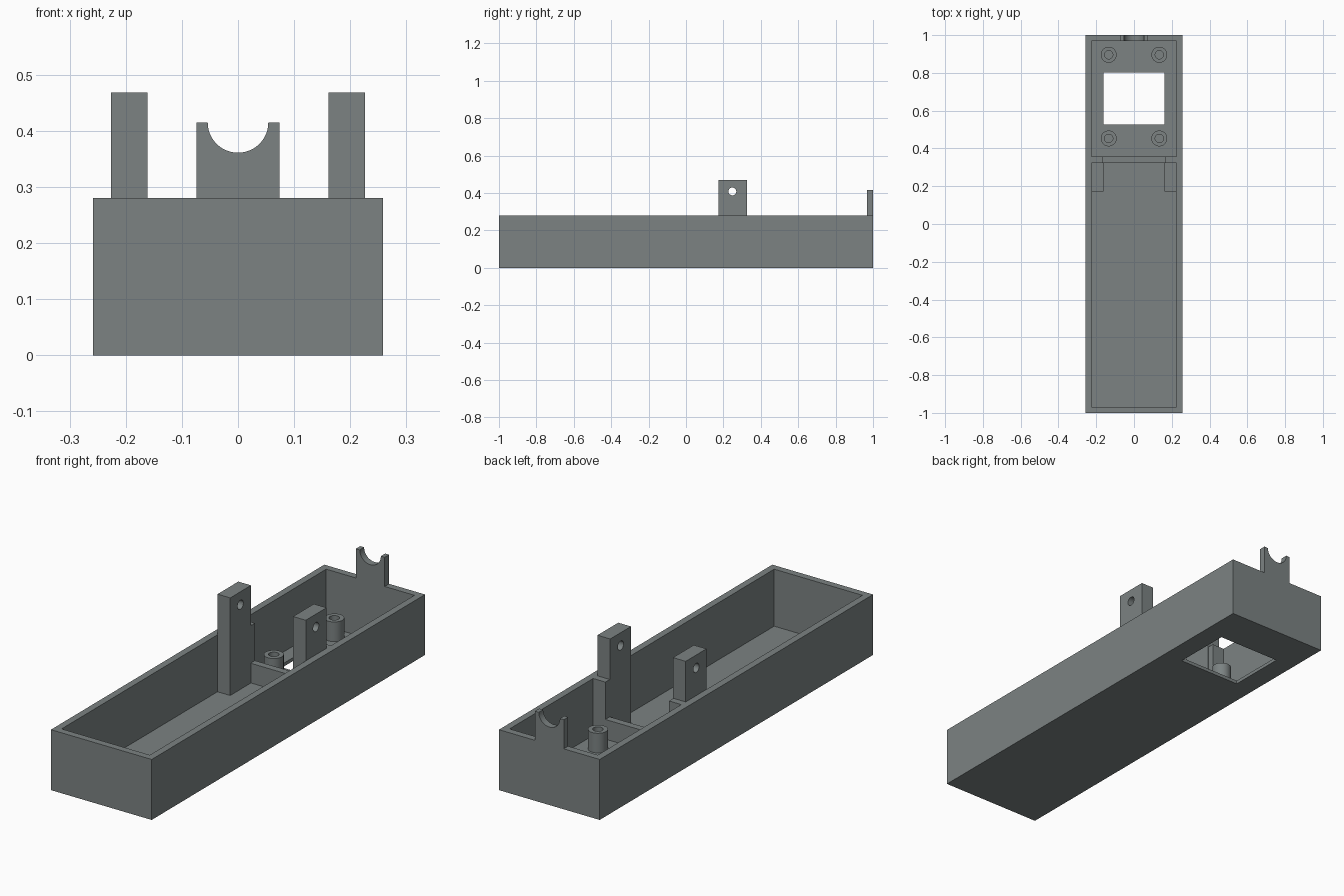
import bpy, bmesh, math
from mathutils import Matrix, Vector

if "Cube" in bpy.data.objects:
    bpy.data.objects.remove(bpy.data.objects["Cube"])

grey = bpy.data.materials.new("slate grey")
grey.diffuse_color = (0.2, 0.225, 0.225, 1)
grey.use_nodes = True
grey.node_tree.nodes["Principled BSDF"].inputs["Base Color"].default_value = grey.diffuse_color

HALF_W, WALL, RIM, FLOOR = 0.258, 0.032, 0.28, 0.016
INNER = HALF_W - WALL


def finish(name, bm):
    bmesh.ops.recalc_face_normals(bm, faces=bm.faces[:])
    mesh = bpy.data.meshes.new(name)
    bm.to_mesh(mesh)
    bm.free()
    mesh.materials.append(grey)
    ob = bpy.data.objects.new(name, mesh)
    bpy.context.collection.objects.link(ob)
    return ob


def box(name, x, y, z):
    bm = bmesh.new()
    lo, hi = Vector((x[0], y[0], z[0])), Vector((x[1], y[1], z[1]))
    bmesh.ops.create_cube(bm, size=1, matrix=Matrix.Translation((lo + hi) / 2)
                          @ Matrix.Diagonal((*(hi - lo), 1)))
    return finish(name, bm)


def cylinder(name, center, radius, depth, turn=Matrix()):
    bm = bmesh.new()
    bmesh.ops.create_cone(bm, cap_ends=True, segments=40, radius1=radius,
                          radius2=radius, depth=depth,
                          matrix=Matrix.Translation(center) @ turn)
    return finish(name, bm)


def prism(name, outline, y0, y1):
    """Extrude an (x, z) outline along y."""
    bm = bmesh.new()
    face = bm.faces.new([bm.verts.new((x, y0, z)) for x, z in outline])
    moved = bmesh.ops.extrude_face_region(bm, geom=[face])["geom"]
    bmesh.ops.translate(bm, vec=(0, y1 - y0, 0),
                        verts=[v for v in moved if isinstance(v, bmesh.types.BMVert)])
    return finish(name, bm)


def cut(ob, cutter):
    mod = ob.modifiers.new("cut", "BOOLEAN")
    mod.operation, mod.solver, mod.object = "DIFFERENCE", "EXACT", cutter
    select(ob)
    bpy.ops.object.modifier_apply(modifier=mod.name)
    bpy.data.objects.remove(cutter)


def select(ob):
    bpy.ops.object.select_all(action="DESELECT")
    ob.select_set(True)
    bpy.context.view_layer.objects.active = ob


def smooth(ob):
    select(ob)
    bpy.ops.object.shade_smooth_by_angle(angle=math.radians(30))


# open tray with a window through the floor
tray = box("tray", (-HALF_W, HALF_W), (-1, 1), (0, RIM))
cut(tray, box("cavity", (-INNER, INNER), (-1 + WALL, 1 - WALL), (FLOOR, 0.5)))
cut(tray, box("window", (-0.161, 0.161), (0.526, 0.803), (-0.1, 0.1)))

# cross wall: full height at the sides, low in the middle
prism("cross_wall",
      [(-INNER, FLOOR), (INNER, FLOOR), (INNER, RIM), (0.163, RIM), (0.163, 0.107),
       (-0.163, 0.107), (-0.163, RIM), (-INNER, RIM)], 0.325, 0.357)

# pivot posts with a cross hole
for side, label in ((-1, "left"), (1, "right")):
    xs = sorted((side * 0.161, side * INNER))
    post = box(label + "_post", xs, (0.173, 0.325), (FLOOR, 0.468))
    cut(post, cylinder("hole", (side * 0.19, 0.248, 0.408), 0.021, 0.2,
                       Matrix.Rotation(math.pi / 2, 4, "Y")))
    smooth(post)

    # hollow screw standoffs around the window
    for y, end in ((0.453, "front"), (0.896, "back")):
        standoff = cylinder(f"{label}_{end}_standoff",
                            (side * 0.134, y, (FLOOR + 0.107) / 2), 0.042, 0.107 - FLOOR)
        cut(standoff, cylinder("bore", (side * 0.134, y, 0.1), 0.022, 0.166))
        smooth(standoff)

# cradle with a half-round notch on the back wall
arc = [(0.054 * math.cos(a), 0.415 - 0.054 * math.sin(a))
       for a in (math.pi * i / 24 for i in range(25))]
cradle = prism("cradle", [(-0.074, RIM), (0.074, RIM), (0.074, 0.415), *arc,
                          (-0.074, 0.415)], 1 - WALL, 1)
smooth(cradle)
